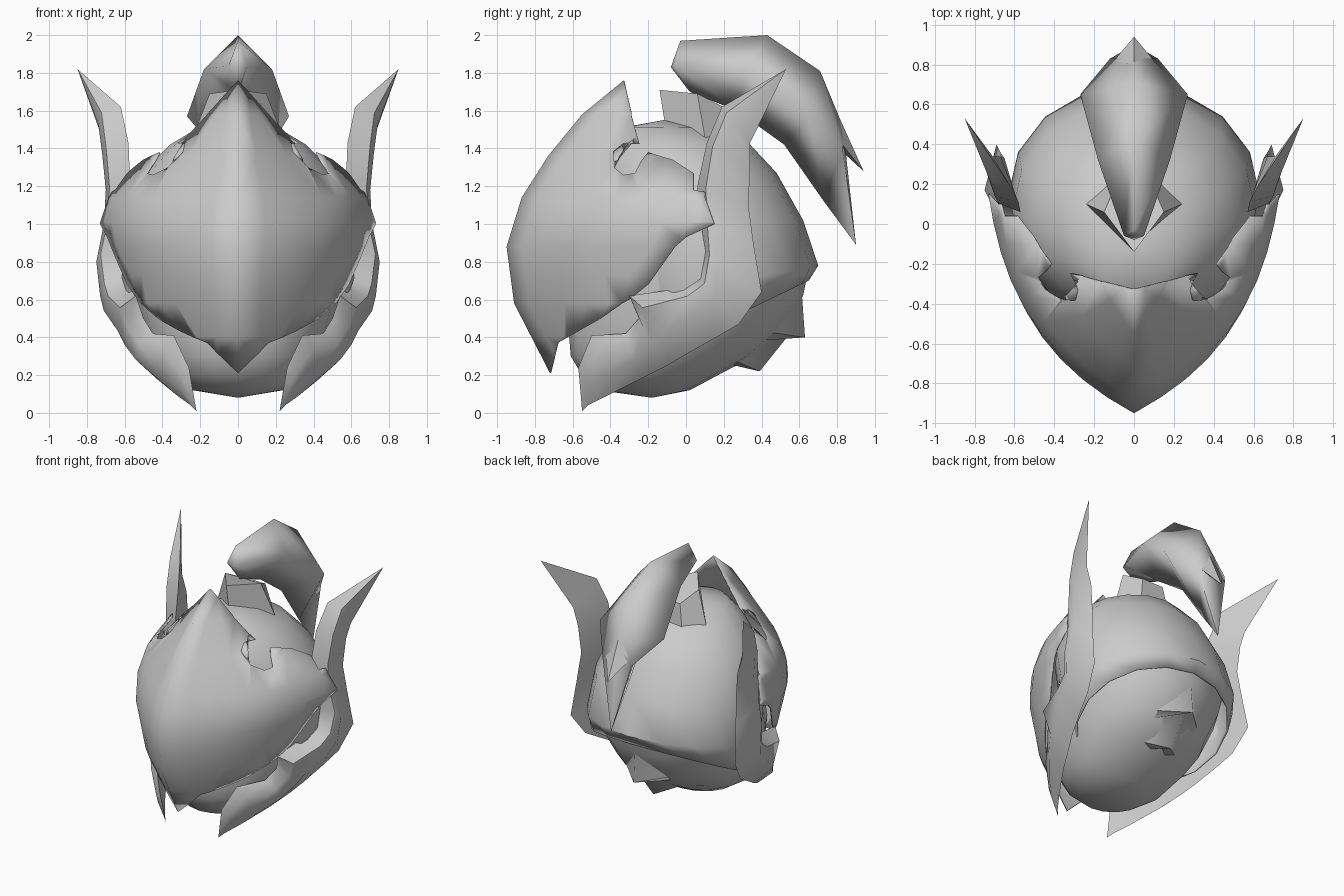
import bpy, bmesh, math
from mathutils import Vector

cube = bpy.data.objects.get("Cube")
if cube:
    bpy.data.objects.remove(cube, do_unlink=True)

GREY = (0.6, 0.6, 0.6, 1)
metal = bpy.data.materials.new("plain grey")
metal.use_nodes = True
metal.diffuse_color = GREY
metal.node_tree.nodes["Principled BSDF"].inputs["Base Color"].default_value = GREY


def finish(bm, name, mirror=False, thickness=0, angle=40):
    """Turn a bmesh into a shaded object, optionally mirrored and thickened."""
    mesh = bpy.data.meshes.new(name)
    bm.to_mesh(mesh)
    bm.free()
    obj = bpy.data.objects.new(name, mesh)
    bpy.context.collection.objects.link(obj)
    mesh.materials.append(metal)
    if mirror:
        mod = obj.modifiers.new("mirror", 'MIRROR')
        mod.merge_threshold = 0.002
    if thickness:
        mod = obj.modifiers.new("thickness", 'SOLIDIFY')
        mod.thickness = thickness
        mod.offset = -1
    bpy.ops.object.select_all(action='DESELECT')
    obj.select_set(True)
    bpy.context.view_layer.objects.active = obj
    bpy.ops.object.shade_smooth_by_angle(angle=math.radians(angle))


def loft(rings, start=None, end=None, cap_start=False, cap_end=False):
    """Skin closed rings of equal length; start and end are optional tip points."""
    bm = bmesh.new()
    rows = [[bm.verts.new(p) for p in ring] for ring in rings]
    n = len(rows[0])
    for a, b in zip(rows, rows[1:]):
        for i in range(n):
            j = (i + 1) % n
            bm.faces.new((a[i], a[j], b[j], b[i]))
    for tip, row in ((start, rows[0]), (end, rows[-1])):
        if tip:
            v = bm.verts.new(tip)
            for i in range(n):
                bm.faces.new((row[i], row[(i + 1) % n], v))
    if cap_start:
        bm.faces.new(rows[0])
    if cap_end:
        bm.faces.new(rows[-1])
    bmesh.ops.recalc_face_normals(bm, faces=bm.faces)
    return bm


def oval(z, front, back, width, tilt=0, n=16):
    """Horizontal ring; tilt raises the back and lowers the front."""
    cy, ry = (front + back) / 2, (back - front) / 2
    angles = [math.tau * i / n for i in range(n)]
    return [(width * math.cos(a), cy + ry * math.sin(a), z + tilt * math.sin(a))
            for a in angles]


def interp(table, t):
    """Piecewise linear lookup."""
    for (a, u), (b, v) in zip(table, table[1:]):
        if t <= b:
            return u + (v - u) * (t - a) / (b - a)
    return table[-1][1]


# Skull dome with a rim that rises toward the back
finish(loft([
    oval(1.51, -0.34, 0.10, 0.21),
    oval(1.42, -0.42, 0.34, 0.36),
    oval(1.27, -0.46, 0.48, 0.51),
    oval(1.02, -0.50, 0.62, 0.61),
    oval(0.68, -0.40, 0.70, 0.63, 0.10),
    oval(0.48, -0.26, 0.65, 0.58, 0.22),
], start=(0, -0.12, 1.55)), "dome", thickness=0.012)

# Rounded inner head below the dome
finish(loft([
    oval(0.82, -0.52, 0.66, 0.58),
    oval(0.62, -0.60, 0.62, 0.55),
    oval(0.42, -0.62, 0.50, 0.49),
    oval(0.30, -0.61, 0.36, 0.43),
    oval(0.20, -0.55, 0.17, 0.36),
    oval(0.12, -0.46, 0.02, 0.24),
], end=(0, -0.18, 0.08), cap_start=True), "inner_head")

# Notched keel at the nape
bm = bmesh.new()
spine = [(0, .61, .68), (0, .63, .40), (0, .55, .42), (0, .39, .22), (0, .29, .27)]
flank = [(.28, .49, .66), (.22, .42, .43), (.22, .36, .38), (.16, .25, .28), (.08, .22, .26)]
a, b = [[bm.verts.new(p) for p in row] for row in (spine, flank)]
for i in range(4):
    bm.faces.new((a[i], a[i + 1], b[i + 1], b[i]))
finish(bm, "nape_keel", mirror=True, angle=60)

# Face mask: outline cut in (distance behind ridge, height), then bent into shape
ridge = [(0.21, -0.72), (0.58, -0.91), (0.88, -0.95), (1.14, -0.87),
         (1.36, -0.73), (1.58, -0.55), (1.76, -0.33)]
outline = [(-.33, 1.76), (-.29, 1.59), (-.25, 1.43), (-.33, 1.42), (-.38, 1.38),
           (-.38, 1.30), (-.33, 1.26), (-.27, 1.27), (-.24, 1.33), (-.20, 1.38),
           (-.07, 1.34), (.04, 1.27), (.04, 1.18), (.10, 1.17), (.15, 1.0),
           (0, .93), (-.10, .82), (-.20, .68), (-.30, .60), (-.45, .50),
           (-.68, .37), (-.72, .21)]


def mask_x(d, z):
    """Half width of the mask at distance d behind its ridge."""
    t = min(max((z - 1) / 0.75, 0), 1)
    t = t * t * (3 - 2 * t)
    spread = (1 - 0.32 * max(0, 1 - z)) * (1 - 0.58 * t)
    # the crown flares out behind the brow
    flare = 1 + 1.5 * t * min(max(d - 0.45, -0.08), 0.08)
    return 0.79 * (1 - math.exp(-d / 0.41)) * spread * flare


bm = bmesh.new()
bm.faces.new([bm.verts.new((0, y - interp(ridge, z), z)) for y, z in outline])
bmesh.ops.triangulate(bm, faces=bm.faces)
d_cuts = [0.08, 0.17, 0.27, 0.38, 0.5, 0.63, 0.77, 0.92]
z_cuts = [z for z, _ in ridge] + [0.40, 0.73, 1.01]
for axis, cuts in ((1, d_cuts), (2, z_cuts)):
    normal = Vector((0, 0, 0))
    normal[axis] = 1
    for c in cuts:
        bmesh.ops.bisect_plane(bm, geom=bm.verts[:] + bm.edges[:] + bm.faces[:],
                               plane_co=normal * c, plane_no=normal, dist=1e-5)


def on_grid(edge):
    p, q = (v.co for v in edge.verts)
    return any(abs(p[k] - c) < 1e-4 and abs(q[k] - c) < 1e-4
               for k, cuts in ((1, d_cuts), (2, z_cuts)) for c in cuts)


loose = [e for e in bm.edges if len(e.link_faces) == 2 and not on_grid(e)]
bmesh.ops.dissolve_edges(bm, edges=loose, use_verts=False)
# Drop the leftover points that the removed diagonals made along the grid lines
extra = [v for v in bm.verts if len(v.link_edges) == 2 and not v.is_boundary]
bmesh.ops.dissolve_verts(bm, verts=extra)
for v in bm.verts:
    d, z = v.co.y, v.co.z
    v.co = (mask_x(d, z), d + interp(ridge, z), z)
bmesh.ops.triangulate(bm, faces=[f for f in bm.faces if len(f.verts) > 4])
bmesh.ops.recalc_face_normals(bm, faces=bm.faces)
bm.normal_update()
if sum(f.normal.x * f.calc_area() for f in bm.faces) < 0:
    bmesh.ops.reverse_faces(bm, faces=bm.faces)
finish(bm, "face_mask", mirror=True, thickness=0.008, angle=70)

# Side blades: each row is front edge, outer ridge, back edge
blade = [
    ((.62, .19, 1.62), (.74, .26, 1.53), (.71, .34, 1.43)),
    ((.58, .11, 1.43), (.72, .20, 1.38), (.67, .34, 1.30)),
    ((.57, .06, 1.20), (.70, .19, 1.18), (.65, .33, 1.10)),
    ((.58, .07, 1.02), (.71, .19, 1.00), (.67, .36, 0.88)),
    ((.60, .10, 0.86), (.75, .17, 0.80), (.69, .40, 0.64)),
    ((.58, .07, 0.72), (.73, .15, 0.62), (.65, .28, 0.47)),
    ((.56, -.02, 0.66), (.71, .06, 0.54), (.61, .16, 0.40)),
    ((.54, -.30, 0.62), (.64, -.10, 0.44), (.55, .00, 0.31)),
    ((.50, -.25, 0.50), (.60, -.18, 0.36), (.50, -.10, 0.25)),
    ((.45, -.32, 0.42), (.54, -.27, 0.28), (.43, -.24, 0.18)),
    ((.34, -.50, 0.41), (.41, -.42, 0.20), (.32, -.42, 0.09)),
    ((.26, -.57, 0.24), (.31, -.52, 0.13), (.25, -.52, 0.04)),
]
rings = []
for front, outer, back in blade:
    f, o = Vector(front), Vector(outer)
    shoulder = f.lerp(o, 0.35)
    shoulder.x = f.x + 0.85 * (o.x - f.x)
    rings.append((f, shoulder, o, back))
finish(loft(rings, start=(.85, .53, 1.82), end=(.22, -.55, 0.01)),
       "side_blades", mirror=True, angle=48)


# Swept crest: each row is half width, then (y, z) of top, side and bottom
def crest_ring(w, top, side, bottom):
    return [(0, *top), (w, *side), (0, *bottom), (-w, *side)]


finish(loft([
    crest_ring(0.05, (-.03, 1.97), (-.06, 1.84), (.02, 1.70)),
    crest_ring(0.18, (.43, 2.00), (.32, 1.82), (.27, 1.60)),
    crest_ring(0.27, (.71, 1.81), (.65, 1.57), (.52, 1.42)),
    crest_ring(0.12, (.83, 1.52), (.83, 1.39), (.73, 1.12)),
], start=(0, -.08, 1.83), end=(0, .90, 0.89)), "crest", angle=105)
finish(loft([crest_ring(0.10, (.80, 1.59), (.82, 1.43), (.83, 1.38))],
            end=(0, .94, 1.28), cap_start=True), "crest_spur")

# Faceted socket that flares down onto the dome
finish(loft([
    [(0, -.11, 1.52), (.24, .10, 1.46), (.12, .22, 1.43), (-.12, .22, 1.43), (-.24, .10, 1.46)],
    [(0, -.14, 1.71), (.15, .06, 1.69), (.09, .20, 1.62), (-.09, .20, 1.62), (-.15, .06, 1.69)],
], cap_start=True, cap_end=True), "crest_socket", angle=30)
